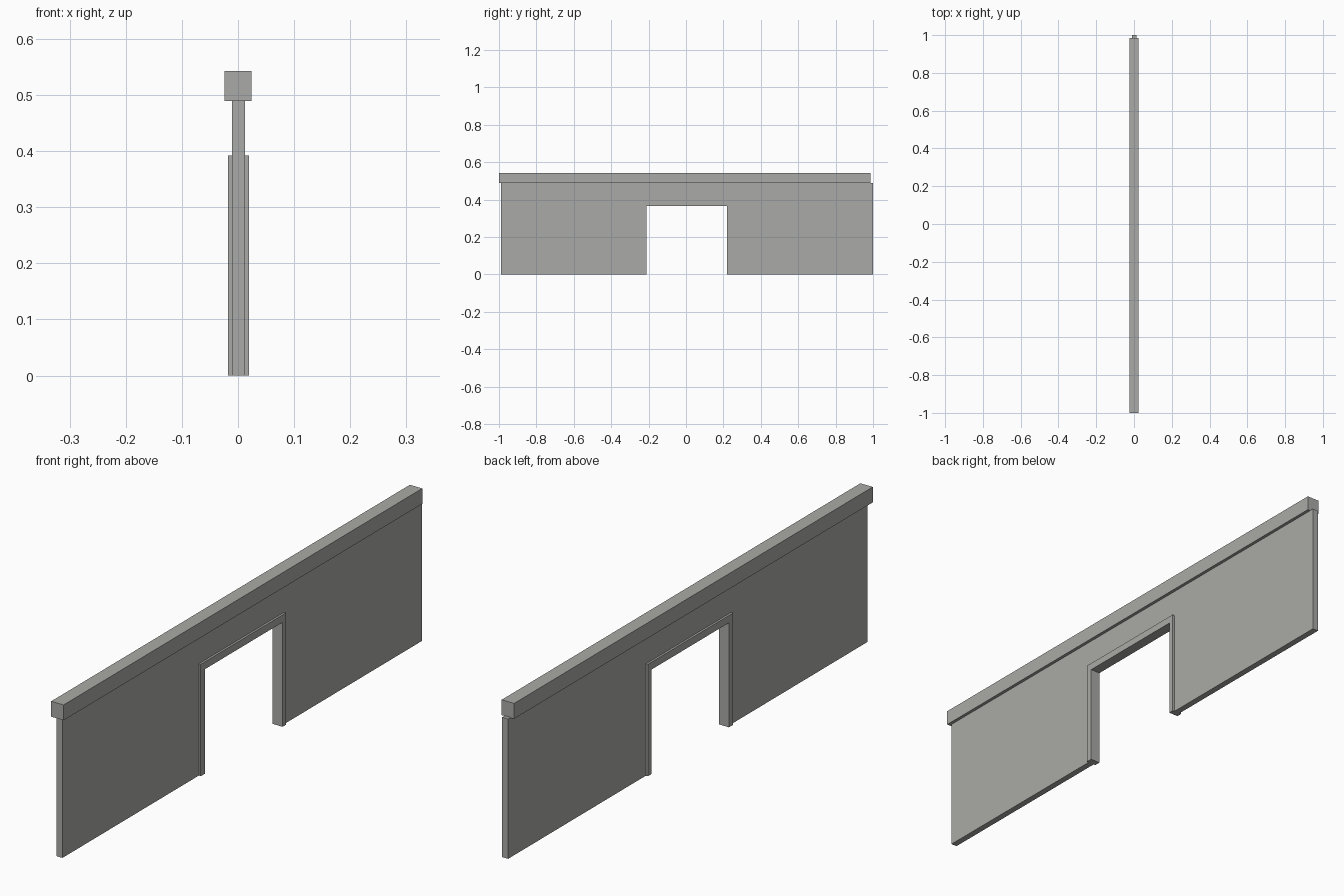
import bpy, bmesh

if "Cube" in bpy.data.objects:
    bpy.data.objects.remove(bpy.data.objects["Cube"])

# One flat colour for everything
grey = bpy.data.materials.new("warm_grey")
grey.diffuse_color = (0.40, 0.40, 0.385, 1)
grey.use_nodes = True
grey.node_tree.nodes["Principled BSDF"].inputs["Base Color"].default_value = grey.diffuse_color


def prism(name, outline, x0, x1):
    """Extrude a (y, z) outline from x0 to x1."""
    bm = bmesh.new()
    face = bm.faces.new([bm.verts.new((x0, y, z)) for y, z in outline])
    geo = bmesh.ops.extrude_face_region(bm, geom=[face])["geom"]
    for v in geo:
        if isinstance(v, bmesh.types.BMVert):
            v.co.x = x1
    bmesh.ops.recalc_face_normals(bm, faces=bm.faces[:])
    mesh = bpy.data.meshes.new(name)
    bm.to_mesh(mesh)
    bm.free()
    mesh.materials.append(grey)
    obj = bpy.data.objects.new(name, mesh)
    bpy.context.collection.objects.link(obj)
    return obj


def arch(y0, y1, top, hy0, hy1, htop):
    """Upside-down U: outer rectangle with a doorway open at the ground."""
    return [(y0, 0), (y0, top), (y1, top), (y1, 0),
            (hy1, 0), (hy1, htop), (hy0, htop), (hy0, 0)]


# Thin wall with the doorway
prism("wall", arch(-0.99, 1.0, 0.49, -0.225, 0.228, 0.375), -0.0105, 0.0125)

# Door surround, standing proud of both wall faces
prism("door_surround", arch(-0.235, 0.237, 0.392, -0.212, 0.218, 0.366), -0.018, 0.02)

# Coping along the top of the wall
prism("coping", [(-1.0, 0.489), (-1.0, 0.543), (0.986, 0.543), (0.986, 0.489)], -0.024, 0.024)
